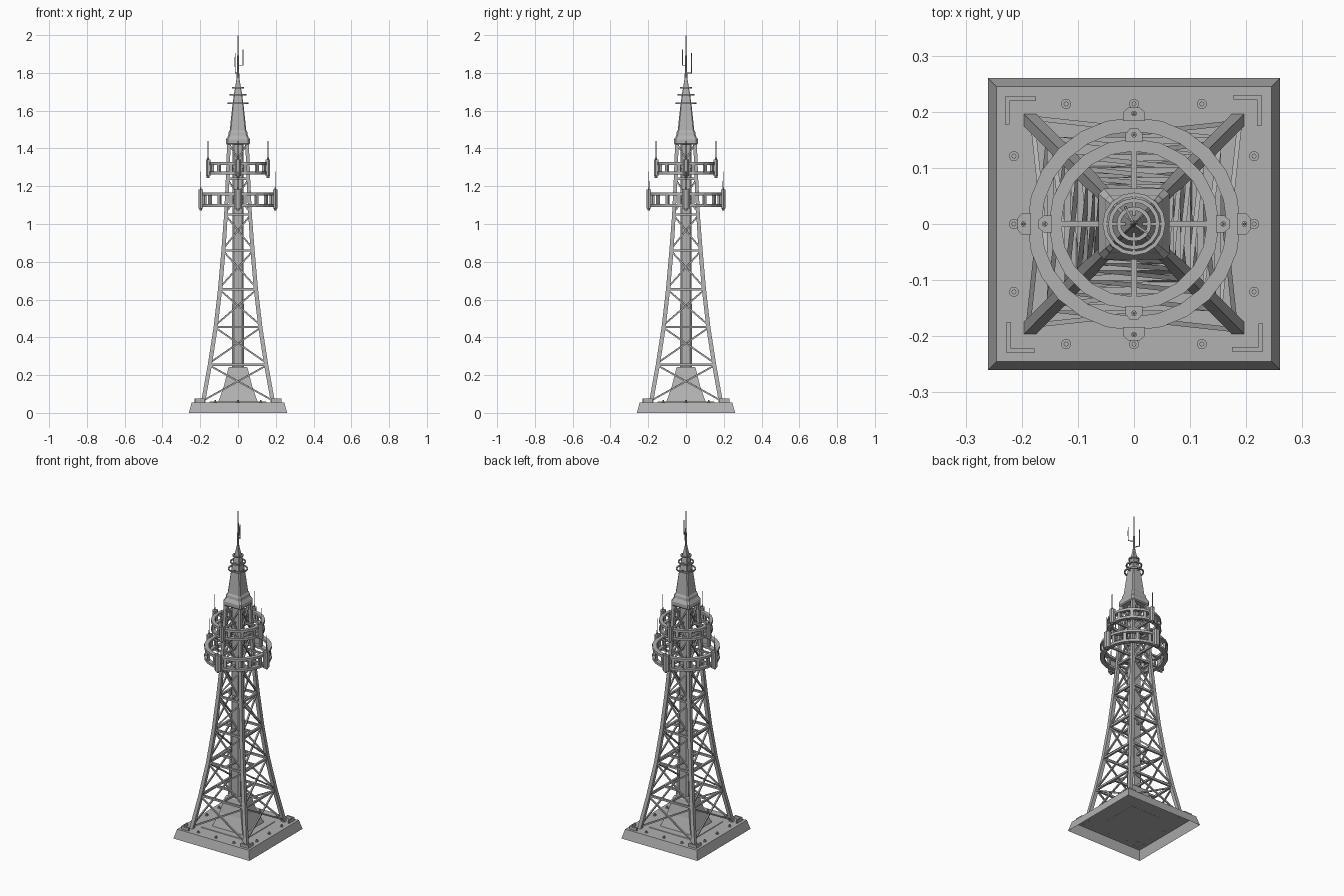
import bpy, bmesh
from math import sin, cos, pi
from mathutils import Vector, Matrix

if "Cube" in bpy.data.objects:
    bpy.data.objects.remove(bpy.data.objects["Cube"])

steel = bpy.data.materials.new("dark_steel")
steel.diffuse_color = (0.44, 0.44, 0.44, 1)
steel.use_nodes = True
steel.node_tree.nodes["Principled BSDF"].inputs["Base Color"].default_value = steel.diffuse_color


def finish(name, bm, smooth=False):
    bmesh.ops.recalc_face_normals(bm, faces=bm.faces)
    me = bpy.data.meshes.new(name)
    bm.to_mesh(me)
    bm.free()
    me.materials.append(steel)
    ob = bpy.data.objects.new(name, me)
    bpy.context.collection.objects.link(ob)
    if smooth:
        for o in bpy.context.selected_objects:
            o.select_set(False)
        ob.select_set(True)
        bpy.context.view_layer.objects.active = ob
        bpy.ops.object.shade_smooth_by_angle(angle=0.6)
    return ob


def bridge(bm, loops, closed=False):
    n = len(loops[0])
    pairs = list(zip(loops, loops[1:])) + ([(loops[-1], loops[0])] if closed else [])
    for a, b in pairs:
        for i in range(n):
            bm.faces.new((a[i], a[(i + 1) % n], b[(i + 1) % n], b[i]))


def box(bm, c, s):
    m = Matrix.Translation(c) @ Matrix.Diagonal((*s, 1))
    bmesh.ops.create_cube(bm, size=1, matrix=m)


def beam(bm, p, q, w, h=None):
    p, q = Vector(p), Vector(q)
    d = q - p
    m = (Matrix.Translation((p + q) / 2) @ d.to_track_quat('Z', 'Y').to_matrix().to_4x4()
         @ Matrix.Diagonal((w, h or w, d.length, 1)))
    bmesh.ops.create_cube(bm, size=1, matrix=m)


def rod(bm, c, z0, z1, r0, r1=None, n=8):
    bmesh.ops.create_cone(bm, cap_ends=True, segments=n, radius1=r0, radius2=r0 if r1 is None else r1,
                          depth=z1 - z0, matrix=Matrix.Translation((c[0], c[1], (z0 + z1) / 2)))


def stack(bm, prof, chamfer=0.0, caps=(True, True)):
    """Square loops (half, z) skinned together, optional cut corners."""
    loops = []
    for h, z in prof:
        k = h * (1 - chamfer)
        pts = ([(h, k), (k, h), (-k, h), (-h, k), (-h, -k), (-k, -h), (k, -h), (h, -k)]
               if chamfer else [(h, h), (-h, h), (-h, -h), (h, -h)])
        loops.append([bm.verts.new((x, y, z)) for x, y in pts])
    bridge(bm, loops)
    if caps[0]:
        bm.faces.new(loops[0])
    if caps[1]:
        bm.faces.new(loops[-1])


def annulus(bm, r0, r1, z0, z1, n):
    loops = [[bm.verts.new((r * cos(2 * pi * i / n), r * sin(2 * pi * i / n), z)) for i in range(n)]
             for r, z in ((r0, z0), (r1, z0), (r1, z1), (r0, z1))]
    bridge(bm, loops, True)


def turn(p, k):
    """Rotate a point by k quarter turns about z."""
    return Matrix.Rotation(k * pi / 2, 3, 'Z') @ Vector(p)


# Hollow base plate, open underneath
bm = bmesh.new()
stack(bm, [(0.26, 0), (0.245, 0.056)], caps=(False, True))
finish("base_plate", bm)

# Thin slab and flared pedestal, its foot showing under the plate
bm = bmesh.new()
stack(bm, [(0.15, 0.056), (0.148, 0.059)], caps=(False, True))
stack(bm, [(0.105, 0.055), (0.102, 0.065), (0.075, 0.14), (0.052, 0.235), (0.046, 0.243)])
finish("pedestal", bm)

# Central column
bm = bmesh.new()
stack(bm, [(0.031, 0.24), (0.029, 1.44)], chamfer=0.3)
finish("central_column", bm)

# Corner angle brackets
bm = bmesh.new()
for k in range(4):
    for c, s in (((0.202, 0.226, 0.065), (0.05, 0.008, 0.02)),
                 ((0.223, 0.2, 0.065), (0.008, 0.05, 0.02))):
        c = turn(c, k)
        box(bm, c, s if k % 2 == 0 else (s[1], s[0], s[2]))
finish("corner_brackets", bm)

# Anchor bolts with washers
bm = bmesh.new()
for k in range(4):
    for x in (-0.121, 0, 0.121):
        c = turn((x, 0.214, 0), k)
        rod(bm, c, 0.055, 0.061, 0.009, n=10)
        rod(bm, c, 0.058, 0.068, 0.0045, n=8)
finish("anchor_bolts", bm)

# Tapering lattice: levels as (leg centre offset, z)
levels = [(0.185, 0.055), (0.149, 0.255), (0.118, 0.455), (0.095, 0.655),
          (0.077, 0.86), (0.064, 1.05), (0.055, 1.24), (0.048, 1.43)]
bm = bmesh.new()
for sx in (-1, 1):
    for sy in (-1, 1):
        loops = []
        for o, z in levels:
            h = 0.011 if z < 1 else 0.0095
            loops.append([bm.verts.new((sx * o + a * h, sy * o + b * h, z))
                          for a, b in ((1, 1), (-1, 1), (-1, -1), (1, -1))])
        bridge(bm, loops)
        bm.faces.new(loops[0])
        bm.faces.new(loops[-1])
finish("tower_legs", bm)

# Cross braces, horizontals and struts to the column
bm = bmesh.new()
for k in range(4):
    for i, ((a, za), (b, zb)) in enumerate(zip(levels, levels[1:])):
        for s in (-1, 1):
            off = 0.004 * s
            beam(bm, turn((-s * a, -a + off, za + 0.01), k), turn((s * b, -b + off, zb - 0.005), k), 0.0085)
        if i < len(levels) - 2:
            beam(bm, turn((-b, -b, zb), k), turn((b, -b, zb), k), 0.012)
            beam(bm, turn((0, -0.025, zb), k), turn((0, -b, zb), k), 0.012)
finish("lattice_braces", bm)

# Two round antenna platforms
for name, r0, r1, zb, zt, n, posts in (("lower", 0.165, 0.19, 1.09, 1.152, 24, 16),
                                       ("upper", 0.13, 0.152, 1.262, 1.312, 20, 12)):
    bm = bmesh.new()
    for z in (zb, zt):
        annulus(bm, r0, r1, z, z + 0.015, n)
    finish(name + "_platform_rings", bm)
    bm = bmesh.new()
    rm = (r0 + r1) / 2
    for i in range(posts):
        a = 2 * pi * (i + 0.5) / posts
        m = (Matrix.Rotation(a, 4, 'Z') @ Matrix.Translation((rm, 0, (zb + zt + 0.015) / 2))
             @ Matrix.Diagonal((0.012, 0.018, zt - zb, 1)))
        bmesh.ops.create_cube(bm, size=1, matrix=m)
    for k in range(4):
        for z in (zb, zt):
            beam(bm, turn((0.027, 0, z + 0.007), k), turn((r0 + 0.006, 0, z + 0.007), k), 0.011)
    finish(name + "_platform_supports", bm)
    # Panel antennas with whips, one on each side
    bm = bmesh.new()
    w = 0.02 if name == "lower" else 0.015
    for k in range(4):
        loops = []
        for z in (zb - 0.008, zt + 0.03):
            loops.append([bm.verts.new(turn((r1 + x, y, z), k)) for x, y in
                          ((-0.006, -w), (0.009, -w), (0.018, -w * 0.5),
                           (0.018, w * 0.5), (0.009, w), (-0.006, w))])
        bridge(bm, loops)
        for l in loops:
            bm.faces.new(l)
        c = turn((r1 + 0.007, 0, 0), k)
        rod(bm, c, zb - 0.018, zb - 0.007, 0.007)
        rod(bm, c, zt + 0.025, zt + 0.04, 0.005)
        rod(bm, c, zt + 0.035, zt + 0.127, 0.0028, 0.002, n=6)
    finish(name + "_panel_antennas", bm)

# Tapered head with flared collar
bm = bmesh.new()
stack(bm, [(0.058, 1.42), (0.063, 1.426), (0.063, 1.448), (0.052, 1.468), (0.05, 1.485), (0.044, 1.495),
           (0.037, 1.56), (0.03, 1.625), (0.021, 1.69), (0.011, 1.75), (0.006, 1.78)], chamfer=0.15)
finish("tower_head", bm)

# Head rings with spokes
bm = bmesh.new()
for r, z in ((0.056, 1.64), (0.046, 1.683), (0.031, 1.722)):
    annulus(bm, r - 0.007, r, z - 0.004, z + 0.004, 16)
    for k in range(4):
        beam(bm, turn((0.008, 0, z), k), turn((r - 0.003, 0, z), k), 0.005)
finish("head_rings", bm)

# Spire
bm = bmesh.new()
rod(bm, (0, 0), 1.76, 1.84, 0.008, 0.005)
rod(bm, (0, 0), 1.84, 1.985, 0.0045, 0.003)
rod(bm, (0, 0), 1.98, 2.0, 0.004, 0.001)
finish("spire", bm, True)

# Small side aerials on bent arms
bm = bmesh.new()
for x, y, z0, z1 in ((0.027, -0.018, 1.84, 1.925), (-0.015, 0.029, 1.80, 1.905)):
    beam(bm, (0, 0, z0), (x, y, z0), 0.004)
    rod(bm, (x, y), z0 - 0.002, z1, 0.0022, n=6)
    rod(bm, (x, y), z0 + 0.03, z1 - 0.02, 0.003, n=6)
finish("side_aerials", bm)
